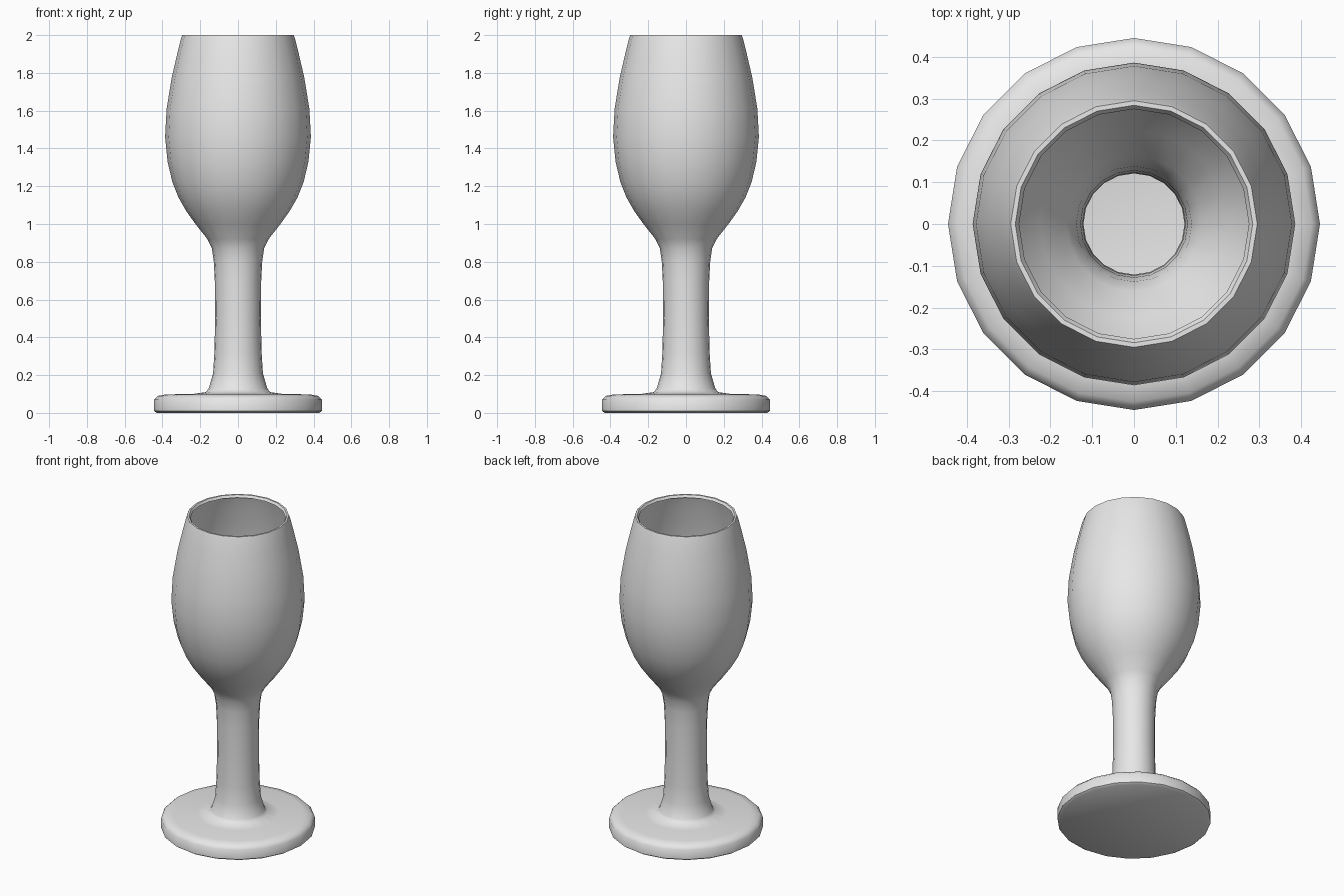
import bpy
import bmesh
import math

if "Cube" in bpy.data.objects:
    bpy.data.objects.remove(bpy.data.objects["Cube"], do_unlink=True)

SIDES = 20

# Flat grey material
grey = bpy.data.materials.new("plain grey")
grey.use_nodes = True
colour = (0.8, 0.8, 0.8, 1)
grey.diffuse_color = colour
grey.node_tree.nodes["Principled BSDF"].inputs["Base Color"].default_value = colour


def lathe(name, profile):
    """Spin a (radius, height) profile around z; radius 0 becomes a centre point."""
    bm = bmesh.new()
    verts = [bm.verts.new((r, 0, z)) for r, z in profile]
    edges = [bm.edges.new(pair) for pair in zip(verts, verts[1:])]
    bmesh.ops.spin(bm, geom=verts + edges, cent=(0, 0, 0), axis=(0, 0, 1),
                   angle=math.tau, steps=SIDES, use_merge=True)
    bmesh.ops.remove_doubles(bm, verts=bm.verts, dist=0.0005)
    bmesh.ops.recalc_face_normals(bm, faces=bm.faces)
    mesh = bpy.data.meshes.new(name)
    bm.to_mesh(mesh)
    bm.free()
    mesh.materials.append(grey)
    obj = bpy.data.objects.new(name, mesh)
    bpy.context.collection.objects.link(obj)
    bpy.ops.object.select_all(action="DESELECT")
    obj.select_set(True)
    bpy.context.view_layer.objects.active = obj
    bpy.ops.object.shade_smooth_by_angle(angle=math.radians(50))
    return obj


# Hollow goblet in one sheet: foot, stem, bowl and a folded-in lip
foot = [(0, 0), (0.43, 0), (0.445, 0.01), (0.445, 0.07), (0.425, 0.09),
        (0.38, 0.098), (0.24, 0.1)]
stem = [(0.17, 0.11), (0.155, 0.13), (0.132, 0.21), (0.125, 0.32),
        (0.121, 0.5), (0.123, 0.7), (0.128, 0.8), (0.138, 0.87)]
bowl = [(0.162, 0.92), (0.225, 1.0), (0.275, 1.07), (0.315, 1.14),
        (0.347, 1.22), (0.373, 1.33), (0.386, 1.46), (0.378, 1.61),
        (0.35, 1.78), (0.322, 1.9), (0.302, 1.98)]
lip = [(0.295, 2.0), (0.284, 2.0), (0.275, 1.985)]

lathe("goblet", foot + stem + bowl + lip)
